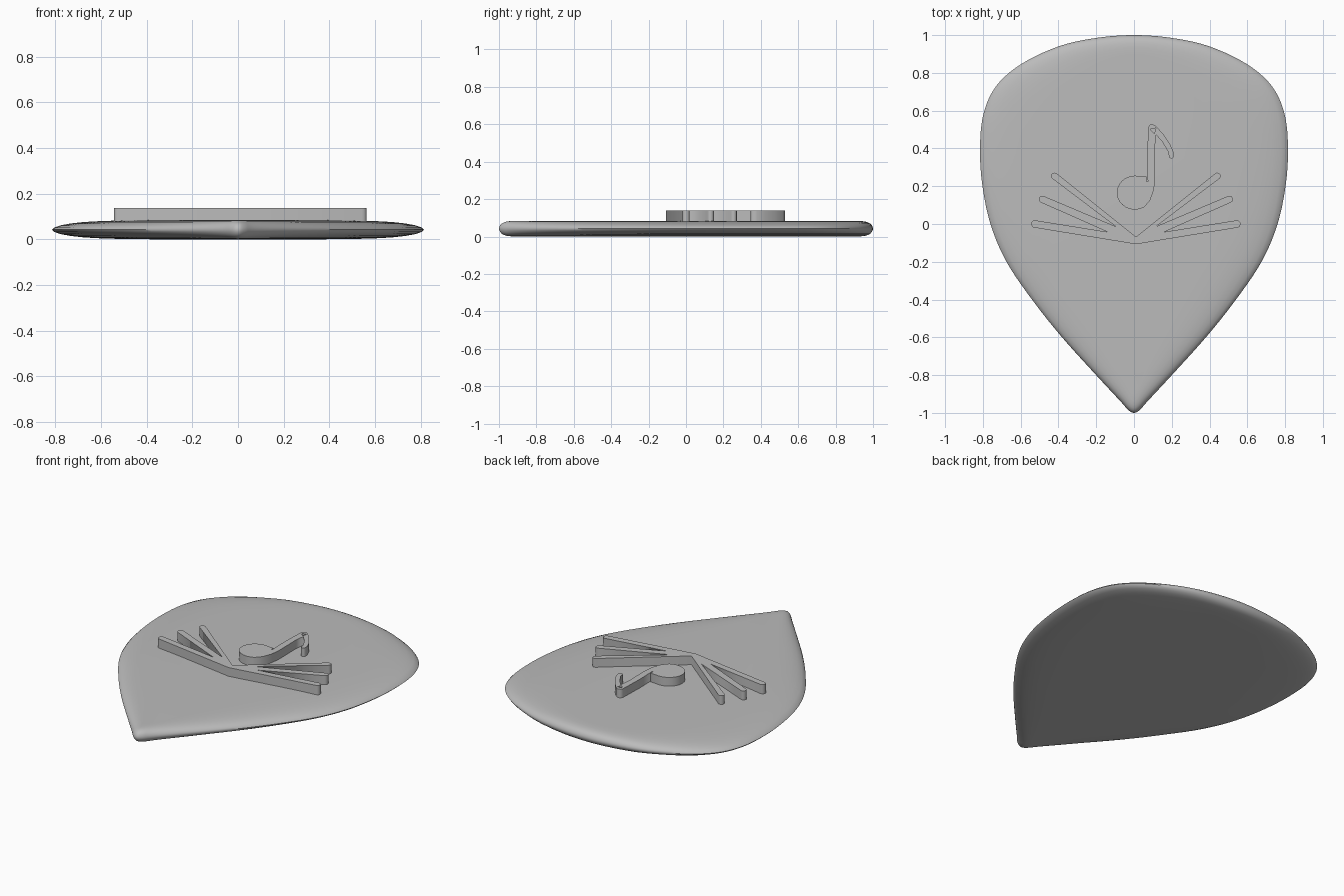
import bpy, bmesh, math
from mathutils import Vector

if "Cube" in bpy.data.objects:
    bpy.data.objects.remove(bpy.data.objects["Cube"])

grey = bpy.data.materials.new("plain grey")
grey.diffuse_color = (0.5, 0.5, 0.5, 1)
grey.use_nodes = True
grey.node_tree.nodes["Principled BSDF"].inputs["Base Color"].default_value = grey.diffuse_color

MID, HALF = 0.042, 0.042      # height of the rim, half thickness
EMBLEM_TOP = 0.138


def smooth_loop(pts, steps):
    """Closed Catmull-Rom curve through the points."""
    pts = [Vector(p) for p in pts]
    n, out = len(pts), []
    for i in range(n):
        a, b, c, d = (pts[(i + k) % n] for k in (-1, 0, 1, 2))
        for s in range(steps):
            t = s / steps
            out.append(0.5 * (2 * b + (c - a) * t + (2 * a - 5 * b + 4 * c - d) * t * t
                              + (3 * b - a - 3 * c + d) * t ** 3))
    return out


# Pick body: outline rings shrinking towards both flat faces
half = [(0.2, 0.985), (0.4, 0.94), (0.6, 0.845), (0.73, 0.73), (0.795, 0.59),
        (0.815, 0.42), (0.805, 0.22), (0.76, 0.0), (0.675, -0.2), (0.54, -0.4),
        (0.385, -0.595), (0.205, -0.795), (0.075, -0.935), (0.03, -0.985)]
outline = smooth_loop([(0, 1)] + half + [(0, -1)] + [(-x, y) for x, y in reversed(half)], 5)
# (height fraction, x scale, y scale)
section = [(0, 1, 1), (0.22, 0.988, 0.998), (0.45, 0.955, 0.993), (0.65, 0.9, 0.985),
           (0.8, 0.83, 0.973), (0.91, 0.73, 0.957), (0.975, 0.6, 0.935), (1, 0.45, 0.9)]
section = [(-h, sx, sy) for h, sx, sy in reversed(section[1:])] + section

bm = bmesh.new()
rings = [[bm.verts.new((p.x * sx, p.y * sy, MID + HALF * h)) for p in outline]
         for h, sx, sy in section]
n = len(outline)
for low, high in zip(rings, rings[1:]):
    for i in range(n):
        j = (i + 1) % n
        bm.faces.new((low[i], low[j], high[j], high[i]))
bm.faces.new(rings[0])
bm.faces.new(rings[-1])
bmesh.ops.recalc_face_normals(bm, faces=bm.faces)
mesh = bpy.data.meshes.new("pick_body")
bm.to_mesh(mesh)
bm.free()
body = bpy.data.objects.new("pick_body", mesh)
bpy.context.collection.objects.link(body)
mesh.materials.append(grey)
body.select_set(True)
bpy.context.view_layer.objects.active = body
bpy.ops.object.shade_smooth_by_angle(angle=math.radians(50))


def raised_shape(name, loops):
    """Flat filled shape extruded up from inside the body; extra loops are holes."""
    curve = bpy.data.curves.new(name, 'CURVE')
    curve.dimensions, curve.fill_mode = '2D', 'BOTH'
    bottom = 0.06
    curve.extrude = (EMBLEM_TOP - bottom) / 2
    for loop in loops:
        spline = curve.splines.new('POLY')
        spline.points.add(len(loop) - 1)
        for point, (x, y) in zip(spline.points, loop):
            point.co = (x, y, 0, 1)
        spline.use_cyclic_u = True
    curve.materials.append(grey)
    obj = bpy.data.objects.new(name, curve)
    obj.location.z = (EMBLEM_TOP + bottom) / 2
    bpy.context.collection.objects.link(obj)
    bpy.ops.object.select_all(action='DESELECT')
    obj.select_set(True)
    bpy.context.view_layer.objects.active = obj
    bpy.ops.object.convert(target='MESH')


def round_end(a, b, steps=6):
    """Half circle running counter-clockwise from a to b."""
    a, b = Vector(a), Vector(b)
    c, r = (a + b) / 2, (a - b) / 2
    return [(c.x + r.x * math.cos(t) - r.y * math.sin(t),
             c.y + r.x * math.sin(t) + r.y * math.cos(t))
            for t in (math.pi * k / steps for k in range(steps + 1))]


# Fan of three bars on each side, mirrored about x = AXIS
AXIS = 0.01
right = (round_end((0.542, -0.02), (0.546, 0.02)) + [(0.16, -0.042)]
         + round_end((0.513, 0.114), (0.498, 0.148)) + [(0.117, -0.013)]
         + round_end((0.452, 0.24), (0.43, 0.268)))
left = [(2 * AXIS - x, y) for x, y in reversed(right)]
raised_shape("bar_fan", [[(AXIS, -0.107)] + right + [(AXIS, -0.068)] + left])

# Musical note: round head, stem and drooping flag with a small gap
head = [(0.01 + 0.096 * math.cos(t) - 0.005, 0.166 + 0.09 * math.sin(t))
        for t in (math.radians(a) for a in range(300, 89, -15))]
note = head + [(0.04, 0.252), (0.067, 0.25), (0.067, 0.225), (0.073, 0.225), (0.07, 0.35),
               (0.075, 0.51), (0.083, 0.525), (0.1, 0.528), (0.118, 0.517),
               (0.155, 0.475), (0.19, 0.425), (0.21, 0.38), (0.212, 0.355),
               (0.2, 0.345), (0.186, 0.352), (0.182, 0.38), (0.15, 0.435), (0.117, 0.472),
               (0.11, 0.4), (0.112, 0.24), (0.105, 0.18), (0.085, 0.125)]
raised_shape("music_note", [note, [(0.086, 0.502), (0.116, 0.508), (0.107, 0.478)]])
